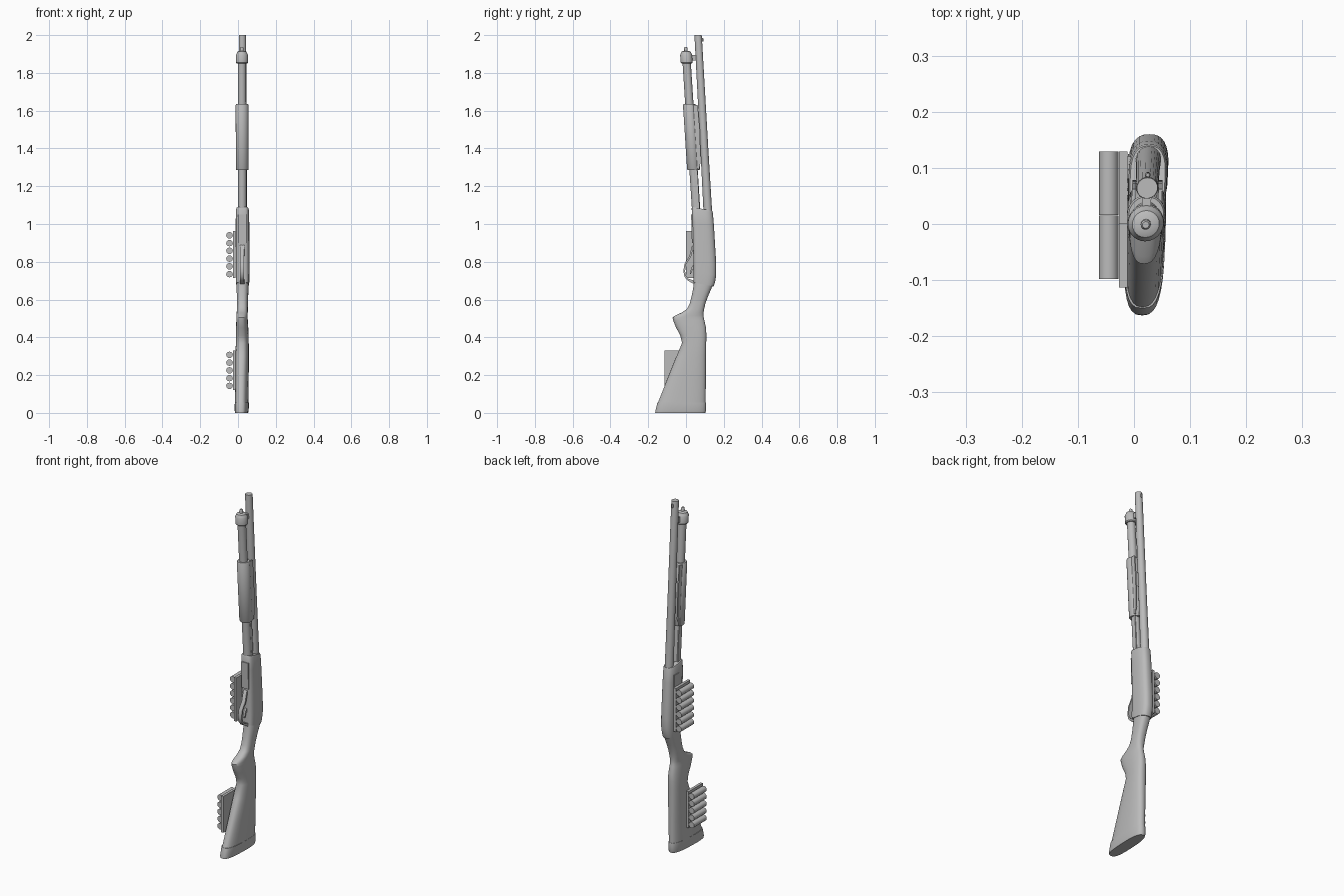
import bpy, bmesh, math
from mathutils import Matrix

cube = bpy.data.objects.get("Cube")
if cube:
    bpy.data.objects.remove(cube, do_unlink=True)

grey = bpy.data.materials.new("plain grey")
grey.use_nodes = True
grey.diffuse_color = (0.5, 0.5, 0.5, 1)
grey.node_tree.nodes["Principled BSDF"].inputs["Base Color"].default_value = (0.5, 0.5, 0.5, 1)


def finish(name, bm, yaw=True):
    """Turn a bmesh into an object; yaw leans the gun's centre plane slightly."""
    if yaw:
        for v in bm.verts:
            v.co.x += 0.021 + 0.04 * v.co.y
    bmesh.ops.recalc_face_normals(bm, faces=bm.faces)
    me = bpy.data.meshes.new(name)
    bm.to_mesh(me)
    bm.free()
    me.materials.append(grey)
    me.shade_smooth()
    me.set_sharp_from_angle(angle=math.radians(35))
    ob = bpy.data.objects.new(name, me)
    bpy.context.collection.objects.link(ob)


def loft(name, sections, p_front=2, p_back=2, sides=24, tilt=0):
    """Skin rounded sections (z, front y, back y, half width) with end caps."""
    bm = bmesh.new()
    rings = []
    for z, yf, yb, hw in sections:
        ring = []
        for i in range(sides):
            a = math.tau * i / sides
            c, s = math.cos(a), math.sin(a)
            e = 2 / (p_back if s > 0 else p_front)
            x = math.copysign(abs(c) ** e, c) * hw
            y = (yf + yb) / 2 + math.copysign(abs(s) ** e, s) * (yb - yf) / 2
            ring.append(bm.verts.new((x, y, z + tilt * (y - (yf + yb) / 2))))
        rings.append(ring)
    for a, b in zip(rings, rings[1:]):
        for i in range(sides):
            j = (i + 1) % sides
            bm.faces.new((a[i], a[j], b[j], b[i]))
    bm.faces.new(rings[0])
    bm.faces.new(rings[-1])
    finish(name, bm)


def turned(name, axis, profile, sides=24):
    """Round part: axis gives centre y at z, profile lists (z, radius)."""
    loft(name, [(z, axis(z) - r, axis(z) + r, r) for z, r in profile], sides=sides)


def slab(name, outline, x0, x1, yaw=True):
    """Extrude a (y, z) outline from x0 to x1."""
    bm = bmesh.new()
    face = bm.faces.new([bm.verts.new((x0, y, z)) for y, z in outline])
    out = bmesh.ops.extrude_face_region(bm, geom=[face])
    for v in out["geom"]:
        if isinstance(v, bmesh.types.BMVert):
            v.co.x = x1
    finish(name, bm, yaw)


def barrel_y(z):
    return 0.064 + (2 - z) * 0.055


def tube_y(z):
    return (1.88 - z) * 0.064 + 0.002


# Barrel, sight and magazine tube
turned("barrel", barrel_y, [(1.03, .023), (1.4, .021), (1.99, .0195), (2, .0185)])
turned("front_sight", lambda z: barrel_y(z) + .022, [(1.965, .003), (1.97, .005), (1.98, .005), (1.985, .003)], 10)
turned("magazine_tube", tube_y, [(1.03, .022), (1.87, .022)])
turned("magazine_cap", tube_y, [(1.85, .028), (1.855, .032), (1.895, .032), (1.9, .029), (1.912, .024), (1.916, .015)])
turned("cap_knob", tube_y, [(1.91, .009), (1.932, .009), (1.937, .006)], 12)
slab("barrel_bracket", [(.02, 1.865), (.06, 1.865), (.06, 1.895), (.02, 1.895)], -.008, .008)

# Sliding fore-end with its rails
turned("fore_end", tube_y, [(1.285, .031), (1.29, .034), (1.63, .034), (1.635, .031)])
for side, s in (("left", 1), ("right", -1)):
    slab(side + "_fore_end_rail", [(.025, 1.29), (.07, 1.29), (.078, 1.33), (.073, 1.5), (.062, 1.63), (.01, 1.63)],
         s * .02, s * .027)
    slab(side + "_action_bar", [(.058, 1.06), (.073, 1.06), (.06, 1.3), (.045, 1.3)], s * .017, s * .022)

# Receiver
loft("receiver", [
    (1.08, .034, .139, .031), (1.072, .03, .142, .034), (1.0, .034, .148, .035),
    (.9, .037, .154, .036), (.8, .039, .16, .036), (.74, .04, .16, .036),
    (.7, .04, .153, .035), (.68, .04, .146, .034)], p_front=4, p_back=2.6, sides=32, tilt=-.2)
slab("loading_port", [(.031, .9), (.038, .9), (.034, 1.05), (.027, 1.05)], -.022, .022)
slab("ejection_port", [(.085, .88), (.125, .88), (.12, 1.03), (.08, 1.03)], -.037, -.031)

# Trigger and guard
outer = [(.045, .895), (.03, .88), (.018, .83), (-.008, .79), (-.014, .75), (-.008, .72), (.01, .7), (.045, .68)]
inner = [(.045, .70), (.014, .71), (0, .727), (-.005, .75), (0, .785), (.026, .825), (.037, .865), (.045, .87)]
slab("trigger_guard", outer + inner, -.011, .011)
slab("trigger", [(.045, .79), (.028, .77), (.02, .735), (.026, .735), (.035, .758), (.045, .765)], -.005, .005)

# Stock with thumb grip, and butt pad
loft("stock", [
    (.69, .042, .148, .032), (.66, .038, .135, .032), (.62, .03, .118, .03),
    (.58, .02, .103, .029), (.55, .005, .096, .029), (.53, -.025, .093, .029),
    (.515, -.058, .093, .029), (.505, -.071, .094, .029), (.49, -.068, .097, .03),
    (.45, -.052, .106, .032), (.41, -.03, .108, .033), (.37, -.021, .107, .034),
    (.3, -.05, .106, .035), (.18, -.098, .105, .035), (.056, -.148, .104, .035)],
    p_front=2.6, p_back=2.5, sides=32)
loft("butt_pad", [
    (.056, -.15, .105, .036), (.05, -.152, .106, .036), (.012, -.162, .106, .036), (0, -.163, .102, .033)],
    p_front=3, p_back=2.6, sides=32)

# Spare shell carriers on the right side
for place, count, z_low, y0 in (("receiver", 6, .735, .016), ("stock", 5, .143, -.098)):
    top = z_low + .041 * (count - 1) + .022
    slab(place + "_shell_plate", [(y0 - .015, z_low - .022), (y0 + .113, z_low - .022),
                                  (y0 + .113, top), (y0 - .015, top)], -.027, -.012, yaw=False)
    for i in range(count):
        bm = bmesh.new()
        at = Matrix.Translation((-.045, y0 + .0565, z_low + .041 * i))
        bmesh.ops.create_cone(bm, cap_ends=True, segments=12, radius1=.0175, radius2=.0175, depth=.113,
                              matrix=at @ Matrix.Rotation(math.pi / 2, 4, 'X'))
        finish(f"{place}_shell_{i + 1}", bm, yaw=False)
